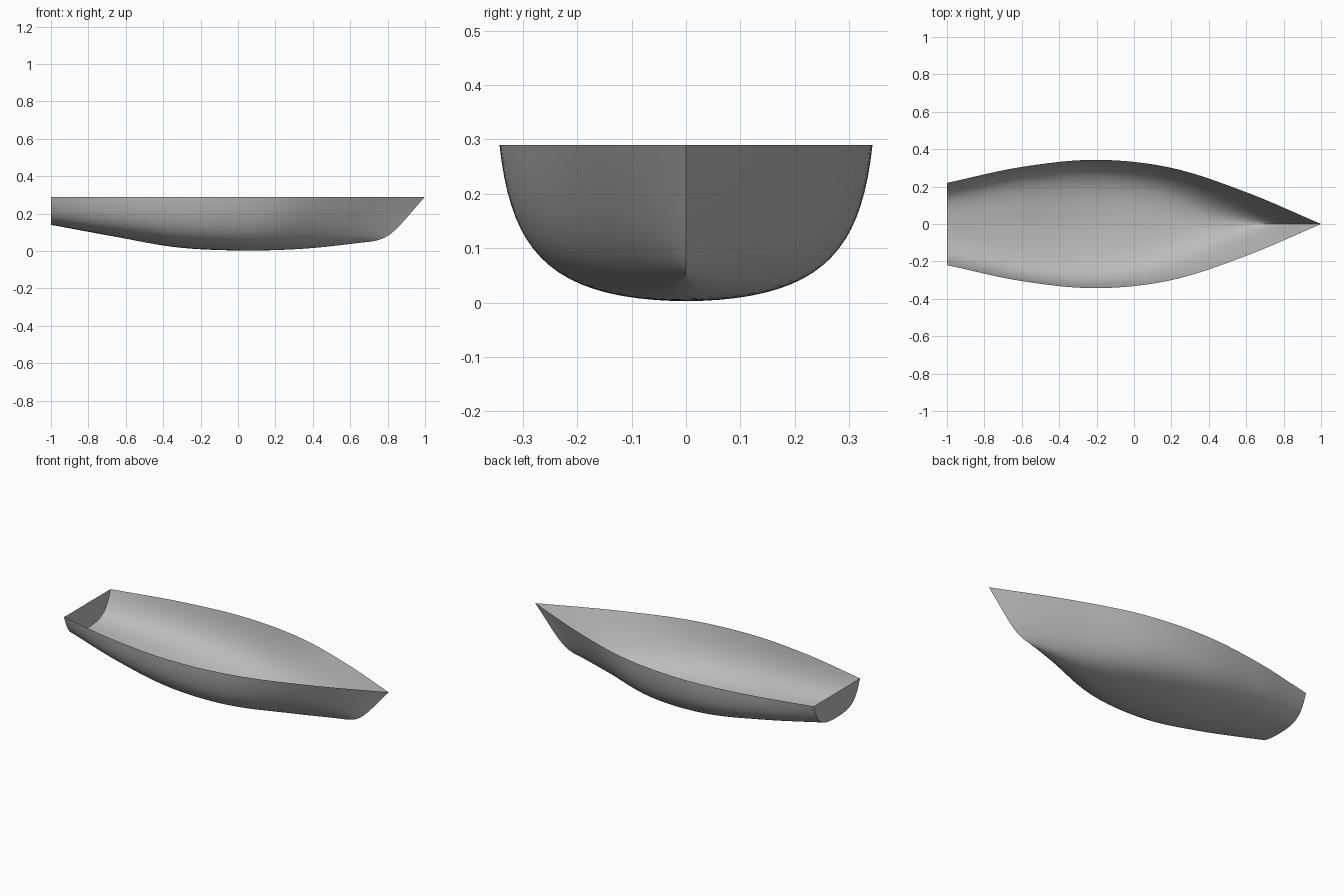
import bpy
import bmesh
import math
from mathutils import Vector

cube = bpy.data.objects.get("Cube")
if cube:
    bpy.data.objects.remove(cube)

STATIONS, GIRTH = 60, 20
STERN_X = -1.0

# Four guide lines from keel to rim: stem end x, half-breadths, heights (stern to bow)
GUIDES = [
    (0.68, [0, 0, 0, 0, 0, 0], [.14, .078, .02, .003, .012, .047]),
    (0.82, [.13, .205, .24, .215, .09, 0], [.14, .08, .022, .003, .017, .06]),
    (0.83, [.18, .275, .32, .28, .135, 0], [.16, .11, .075, .068, .08, .1]),
    (1.0, [.22, .305, .343, .3, .17, 0], [.29] * 6),
]


def spline(values, s):
    """Smooth interpolation through evenly spaced values."""
    v = [2 * values[0] - values[1], *values, 2 * values[-1] - values[-2]]
    f = s * (len(values) - 1)
    i = min(int(f), len(values) - 2)
    t = f - i
    a, b, c, d = v[i:i + 4]
    return b + t * (c - a + t * (2 * a - 5 * b + 4 * c - d + t * (3 * (b - c) + d - a))) / 2


def guide_point(guide, s):
    end, breadths, heights = guide
    return Vector((STERN_X + s * (end - STERN_X), spline(breadths, s), spline(heights, s)))


def hull_point(s, t):
    """Point on the skin; negative t is the opposite side of the keel."""
    side, t = math.copysign(1, t), abs(t)
    p = sum((guide_point(g, s) * math.comb(3, k) * t**k * (1 - t)**(3 - k)
             for k, g in enumerate(GUIDES)), Vector())
    p.y *= side
    return p


# Hull skin
bm = bmesh.new()
rows = [[bm.verts.new(hull_point(i / STATIONS, j / GIRTH)) for j in range(-GIRTH, GIRTH + 1)]
        for i in range(STATIONS + 1)]
for a, b in zip(rows, rows[1:]):
    for j in range(2 * GIRTH):
        bm.faces.new((a[j], a[j + 1], b[j + 1], b[j]))

# Flat transom closing the stern
bm.faces.new(rows[0][::-1])

# Join the two sides along the stem
bmesh.ops.remove_doubles(bm, verts=bm.verts, dist=1e-5)
bmesh.ops.recalc_face_normals(bm, faces=bm.faces)
bm.faces.ensure_lookup_table()
lowest = min(bm.faces, key=lambda f: f.calc_center_median().z)
if lowest.normal.z > 0:
    bmesh.ops.reverse_faces(bm, faces=bm.faces)

mesh = bpy.data.meshes.new("boat_hull")
bm.to_mesh(mesh)
bm.free()
hull = bpy.data.objects.new("boat_hull", mesh)
bpy.context.collection.objects.link(hull)

# Plain grey
grey = bpy.data.materials.new("light_grey")
grey.use_nodes = True
colour = (0.5, 0.5, 0.5, 1)
grey.diffuse_color = colour
grey.node_tree.nodes["Principled BSDF"].inputs["Base Color"].default_value = colour
mesh.materials.append(grey)

bpy.ops.object.select_all(action='DESELECT')
hull.select_set(True)
bpy.context.view_layer.objects.active = hull
bpy.ops.object.shade_smooth_by_angle(angle=math.radians(35))
